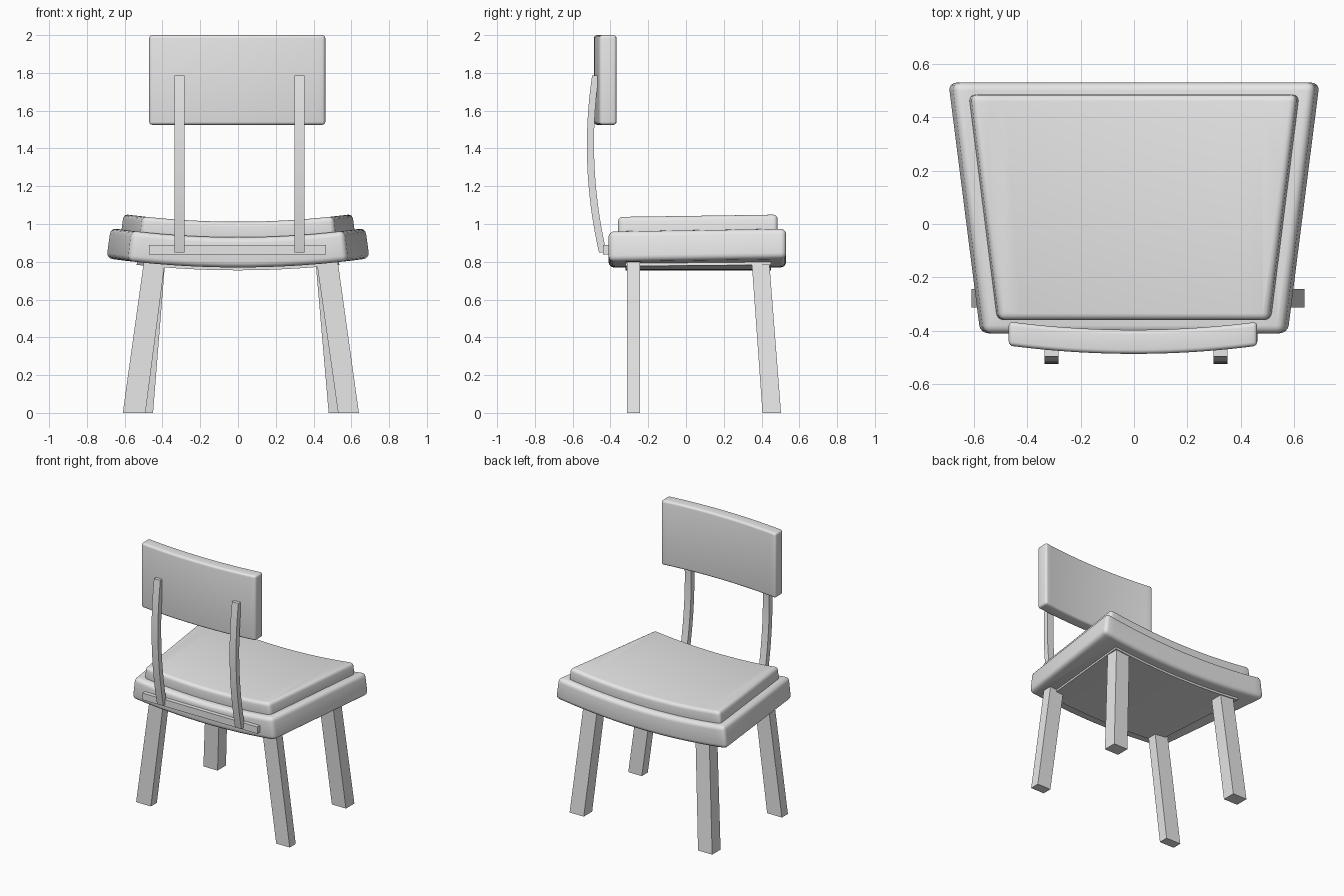
import bpy
import bmesh
from mathutils import Vector

if "Cube" in bpy.data.objects:
    bpy.data.objects.remove(bpy.data.objects["Cube"], do_unlink=True)

GREY = (0.8, 0.8, 0.8, 1.0)
grey = bpy.data.materials.new("plain grey")
grey.use_nodes = True
grey.diffuse_color = GREY
grey.node_tree.nodes["Principled BSDF"].inputs["Base Color"].default_value = GREY


def block(name, bottom, top, bevel=0.0, axis=0, cuts=0, bend=None):
    """Eight-cornered solid from two outlines, optionally rounded, sliced and bent."""
    bm = bmesh.new()
    lower = [bm.verts.new(p) for p in bottom]
    upper = [bm.verts.new(p) for p in top]
    bm.faces.new(lower[::-1])
    bm.faces.new(upper)
    for i in range(4):
        j = (i + 1) % 4
        bm.faces.new((lower[i], lower[j], upper[j], upper[i]))
    if bevel:
        bmesh.ops.bevel(bm, geom=bm.edges[:], offset=bevel, segments=4,
                        profile=0.5, affect='EDGES')
    # Slices that let the solid follow its curve
    low = min(v.co[axis] for v in bm.verts)
    high = max(v.co[axis] for v in bm.verts)
    normal = Vector((0, 0, 0))
    normal[axis] = 1
    for i in range(1, cuts):
        geom = bm.verts[:] + bm.edges[:] + bm.faces[:]
        bmesh.ops.bisect_plane(bm, geom=geom, dist=1e-5, plane_no=normal,
                               plane_co=normal * (low + (high - low) * i / cuts))
    if bend:
        for v in bm.verts:
            v.co = bend(v.co)
    bmesh.ops.recalc_face_normals(bm, faces=bm.faces[:])
    mesh = bpy.data.meshes.new(name)
    bm.to_mesh(mesh)
    bm.free()
    mesh.materials.append(grey)
    obj = bpy.data.objects.new(name, mesh)
    bpy.context.collection.objects.link(obj)
    if bevel or bend:
        bpy.ops.object.select_all(action='DESELECT')
        obj.select_set(True)
        bpy.context.view_layer.objects.active = obj
        bpy.ops.object.shade_smooth_by_angle(angle=0.6)
    return obj


def outline(x0, x1, y0, y1, z, flare=0.0):
    """Four corners; flare widens the +y side."""
    return [(x0, y0, z), (x1, y0, z), (x1 + flare, y1, z), (x0 - flare, y1, z)]


def seat_bend(p):
    return Vector((p.x - p.x / 5 * (p.z - 0.77), p.y, p.z + p.x ** 2 / 10))


def seat_layer(name, half, flare, y0, y1, z0, z1, bevel):
    block(name, outline(-half, half, y0, y1, z0, flare),
          outline(-half, half, y0, y1, z1, flare), bevel, 0, 20, seat_bend)


# Seat: frame, cushion and underside panel, all dished across the width
seat_layer("seat_base", 0.58, 0.12, -0.41, 0.53, 0.77, 0.93, 0.03)
seat_layer("seat_cushion", 0.53, 0.11, -0.36, 0.485, 0.90, 1.012, 0.025)
seat_layer("underside_panel", 0.47, 0.065, -0.32, 0.45, 0.755, 0.79, 0)

# Backrest, wrapped gently towards the sitter
block("backrest", outline(-0.47, 0.462, -0.487, -0.397, 1.525),
      outline(-0.47, 0.462, -0.487, -0.397, 2.0), 0.016, 0, 20,
      lambda p: Vector((p.x, p.y + 0.14 * p.x ** 2, p.z)))

# Bowed supports behind the backrest and the rail that holds them
for side, x in (("right", -0.31), ("left", 0.325)):
    block(side + "_back_support", outline(x - 0.026, x + 0.026, -0.02, 0.02, 0.85),
          outline(x - 0.026, x + 0.026, -0.018, 0.018, 1.787), 0, 2, 16,
          lambda p: Vector((p.x, p.y - 0.506 + 0.2 * (p.z - 1.42) ** 2, p.z)))
block("support_rail", outline(-0.47, 0.465, -0.44, -0.39, 0.838),
      outline(-0.47, 0.465, -0.44, -0.39, 0.888))

# Splayed legs: foot and top outlines
TOP = 0.81
legs = (
    ("right_rear_leg", (-0.61, -0.49, -0.313, -0.243), (-0.497, -0.385, -0.313, -0.243)),
    ("left_rear_leg", (0.53, 0.64, -0.313, -0.243), (0.415, 0.527, -0.313, -0.243)),
    ("right_front_leg", (-0.565, -0.45, 0.405, 0.503), (-0.497, -0.385, 0.347, 0.44)),
    ("left_front_leg", (0.48, 0.595, 0.405, 0.503), (0.41, 0.522, 0.347, 0.44)),
)
for name, foot, head in legs:
    block(name, outline(*foot, 0), outline(*head, TOP))
